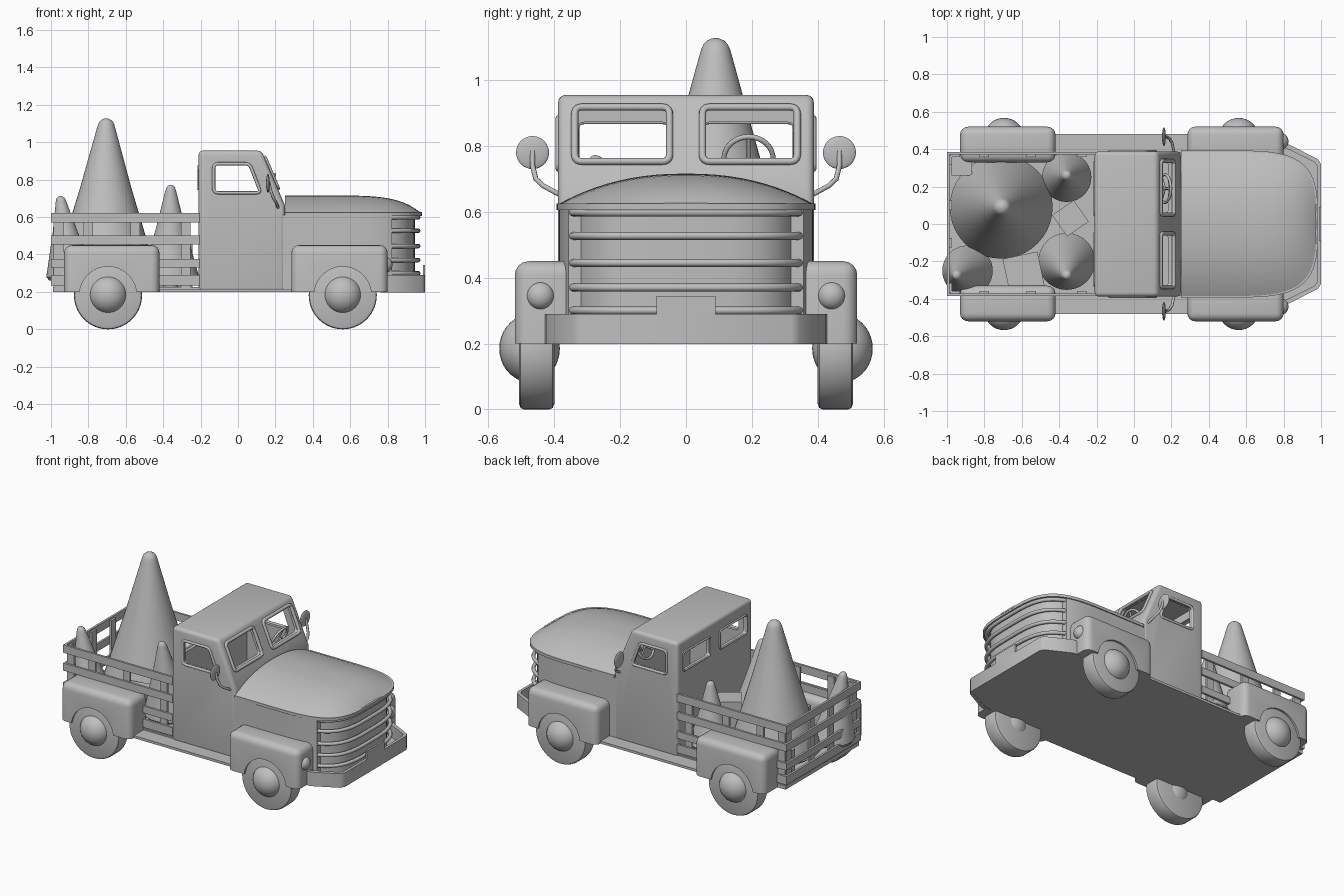
import bpy, bmesh, math
from mathutils import Vector, Matrix

if "Cube" in bpy.data.objects:
    bpy.data.objects.remove(bpy.data.objects["Cube"])

grey = bpy.data.materials.new("plain_grey")
grey.diffuse_color = (0.52, 0.52, 0.52, 1)
grey.use_nodes = True
grey.node_tree.nodes["Principled BSDF"].inputs["Base Color"].default_value = grey.diffuse_color


def activate(o):
    bpy.ops.object.select_all(action='DESELECT')
    o.select_set(True)
    bpy.context.view_layer.objects.active = o


def finish(name, bm, bevel=0, seg=3, smooth=True):
    bmesh.ops.recalc_face_normals(bm, faces=bm.faces)
    me = bpy.data.meshes.new(name)
    bm.to_mesh(me)
    bm.free()
    o = bpy.data.objects.new(name, me)
    bpy.context.collection.objects.link(o)
    me.materials.append(grey)
    activate(o)
    if bevel:
        m = o.modifiers.new("bevel", 'BEVEL')
        m.width, m.segments, m.limit_method = bevel, seg, 'ANGLE'
        bpy.ops.object.modifier_apply(modifier=m.name)
    if smooth:
        bpy.ops.object.shade_smooth_by_angle(angle=math.radians(35))
    return o


def prism(name, pts, lo, hi, axis, **kw):
    put = {'x': lambda p, h: (h, p[0], p[1]), 'y': lambda p, h: (p[0], h, p[1]),
           'z': lambda p, h: (p[0], p[1], h)}[axis]
    bm = bmesh.new()
    a, b = [[bm.verts.new(put(p, h)) for p in pts] for h in (lo, hi)]
    bm.faces.new(a)
    bm.faces.new(b)
    for i in range(len(pts)):
        j = (i + 1) % len(pts)
        bm.faces.new((a[i], a[j], b[j], b[i]))
    return finish(name, bm, **kw)


def box(name, x0, x1, y0, y1, z0, z1, **kw):
    return prism(name, [(x0, y0), (x1, y0), (x1, y1), (x0, y1)], z0, z1, 'z', **kw)


def lathe(name, profile, matrix, n=48):
    # profile of (radius, height) spun around local z
    bm = bmesh.new()
    rings = [[bm.verts.new((r * math.cos(2 * math.pi * i / n), r * math.sin(2 * math.pi * i / n), h))
              for i in range(n)] for r, h in profile]
    for a, b in zip(rings, rings[1:]):
        for i in range(n):
            j = (i + 1) % n
            bm.faces.new((a[i], a[j], b[j], b[i]))
    bm.faces.new(rings[0])
    bm.faces.new(rings[-1])
    bm.transform(matrix)
    return finish(name, bm)


def ellipsoid(name, c, s):
    bm = bmesh.new()
    bmesh.ops.create_uvsphere(bm, u_segments=32, v_segments=18, radius=1,
                              matrix=Matrix.Translation(c) @ Matrix.Diagonal((*s, 1)))
    return finish(name, bm)


def tube(name, pts, r, cyclic=False):
    cu = bpy.data.curves.new(name, 'CURVE')
    cu.dimensions, cu.bevel_depth, cu.bevel_resolution, cu.use_fill_caps = '3D', r, 2, True
    sp = cu.splines.new('POLY')
    sp.points.add(len(pts) - 1)
    for q, p in zip(sp.points, pts):
        q.co = (*p, 1)
    sp.use_cyclic_u = cyclic
    o = bpy.data.objects.new(name, cu)
    bpy.context.collection.objects.link(o)
    cu.materials.append(grey)
    activate(o)
    bpy.ops.object.convert(target='MESH')
    bpy.ops.object.shade_smooth_by_angle(angle=math.radians(50))


def rounded(pts, r, n=5):
    out = []
    for i, p in enumerate(pts):
        p, a, b = Vector(p), Vector(pts[i - 1]), Vector(pts[(i + 1) % len(pts)])
        s, e = p + (a - p).normalized() * r, p + (b - p).normalized() * r
        for k in range(n + 1):
            t = k / n
            out.append(tuple(s * (1 - t) ** 2 + p * 2 * t * (1 - t) + e * t * t))
    return out


def cut(o, cutters):
    for c in cutters:
        c.hide_render = True
        m = o.modifiers.new("cut", 'BOOLEAN')
        m.object, m.operation, m.solver = c, 'DIFFERENCE', 'EXACT'
        activate(o)
        bpy.ops.object.modifier_apply(modifier=m.name)
        bpy.data.objects.remove(c)
    activate(o)
    bpy.ops.object.shade_smooth_by_angle(angle=math.radians(35))


def nose(off=0.0, n=36):
    # plan of the rounded nose, from the -y side to the +y side
    out = []
    for i in range(n + 1):
        a = -math.pi / 2 + math.pi * i / n
        out.append((.5 + (.48 - off) * max(0, math.cos(a)) ** (2 / 3.6),
                    math.copysign((.39 - off) * abs(math.sin(a)) ** (2 / 3.6), a)))
    return out


# wheels, hubs, fenders
for end, wx, x0, x1 in (("rear", -.695, -.93, -.42), ("front", .56, .285, .80)):
    for side, s in (("left", 1), ("right", -1)):
        spin = Matrix.Translation((wx, 0, .182)) @ Matrix.Rotation(-s * math.pi / 2, 4, 'X')
        lathe(f"{end}_{side}_wheel", [(.165, .40), (.178, .405), (.182, .415), (.182, .492),
                                     (.178, .502), (.165, .507)], spin, 56)
        ellipsoid(f"{end}_{side}_hub", (wx, s * .475, .185), (.102, .092, .102))
        f = box(f"{end}_{side}_fender", x0, x1, min(s * .33, s * .52), max(s * .33, s * .52),
                .10, .45, bevel=.042, seg=4)
        trim = box("trim", -2, 2, -1, 1, 0, .2)
        arch = lathe("arch", [(.153, .45), (.153, .6)], spin, 48)
        cut(f, [trim, arch])

# floor pan, running boards
box("floor_pan", -.99, .8, -.38, .38, .2, .225)
for s in (1, -1):
    box("running_board", -.43, .30, min(s * .37, s * .48), max(s * .37, s * .48), .2, .216)

# cab shell with window openings
slope = lambda z: .135 + (.935 - z) * .1 / .235
cab = prism("cab", [(-.21, .2), (-.21, .955), (.126, .955), (.25, .665), (.25, .2)], -.388, .388, 'y',
            bevel=.022, seg=4)
cavity = prism("cavity", [(-.185, .4), (-.185, .925), (.108, .925), (.222, .655), (.222, .4)], -.36, .36, 'y')
side_win = rounded([(-.13, .73), (.122, .73), (.062, .885), (-.13, .885)], .025)
cutters = [cavity, prism("side_cut", side_win, -.6, .6, 'y')]
for s in (1, -1):
    front_win = rounded([(s * .05, .753), (s * .338, .753), (s * .338, .918), (s * .05, .918)], .022)
    back_win = rounded([(s * .05, .75), (s * .33, .75), (s * .33, .872), (s * .05, .872)], .02)
    cutters += [prism("front_cut", front_win, .07, .4, 'x'), prism("back_cut", back_win, -.4, -.1, 'x')]
    tube("windshield_frame", [(slope(z) + .001, y, z) for y, z in front_win], .011, True)
    tube("rear_window_frame", [(-.211, y, z) for y, z in back_win], .006, True)
    tube("side_window_frame", [(x, s * .387, z) for x, z in side_win], .009, True)
cut(cab, cutters)

# steering wheel
tilt = Matrix.Translation((.165, .19, .76)) @ Matrix.Rotation(math.radians(-65), 4, 'Y')
ring = [(tilt @ Vector((.075 * math.cos(i * math.pi / 16), .075 * math.sin(i * math.pi / 16), 0))) for i in range(32)]
tube("steering_wheel", ring, .008, True)
for i in (0, 11, 21):
    tube("steering_spoke", [tilt.translation, ring[i]], .006)
tube("steering_column", [tilt.translation, (.225, .19, .7)], .008)

# engine bay sides, grille, hood
body_plan = [p for p in nose(.004, 72) if p[0] <= .83]
prism("engine_bay", [(.24, -.386)] + body_plan + [(.24, .386)], .2, .61, 'z')
prism("grille", nose(.035), .2, .615, 'z')
for z in (.30, .37, .445, .527, .598):
    tube("grille_bar", [(x, y, z) for x, y in nose(.016, 72) if x > .80], .012)
prism("hood_rim", [(.25, -.392)] + nose(-.003) + [(.25, .392)], .606, .625, 'z')
bm = bmesh.new()
stations = [(.25, .39), (.37, .39)] + [(.5 + .478 * math.sin(a) ** (2 / 3.6), .39 * math.cos(a) ** (2 / 3.6))
                                       for a in [math.pi / 2 * i / 22 for i in range(22)] + [1.566]]
rows = []
for x, w in stations:
    t = (x - .25) / .728
    us = [math.sin(math.pi / 2 * (k / 14 - 1)) for k in range(29)]
    rows.append([bm.verts.new((x, w * u, .622 + .094 * (1 - abs(u) ** 2.3) * max(0, 1 - t ** 6.5))) for u in us])
for a, b in zip(rows, rows[1:]):
    for k in range(28):
        bm.faces.new((a[k], a[k + 1], b[k + 1], b[k]))
rear = [bm.verts.new((.25, y, .61)) for y in (.39, -.39)]
bm.faces.new(rows[0] + rear)
finish("hood", bm)
box("hood_badge", .968, .984, -.065, .065, .617, .627)

# bumper with apron and plate
outer = [(.78, -.43), (.83, -.425), (.985, -.345), (1, -.32)]
outer += [(x, -y) for x, y in reversed(outer)]
inner = [(x - .018, y * .955) for x, y in reversed(outer)]
prism("bumper", outer + inner, .198, .29, 'z')
prism("bumper_apron", outer, .2, .212, 'z')
box("number_plate", .988, 1, -.09, .09, .25, .345)

# headlights and mirrors
for s in (1, -1):
    ellipsoid("headlight", (.79, s * .442, .345), (.036, .042, .042))
    ellipsoid("mirror", (.16, s * .466, .78), (.01, .05, .05))
    tube("mirror_arm", [(.165, s * .466, .785), (.175, s * .466, .74), (.19, s * .456, .70),
                        (.203, s * .435, .68), (.215, s * .38, .65)], .008)

# bed slats and posts
for z0, z1 in ((.57, .622), (.453, .502), (.33, .376), (.235, .29)):
    for s in (1, -1):
        box("side_slat", -1, -.205, s * .379 - .007, s * .379 + .007, z0, z1)
    box("tail_slat", -1, -.986, -.386, .386, z0, z1)
for s in (1, -1):
    for x in (-.955, -.80, -.55, -.28):
        box("side_post", x - .025, x + .025, s * .366 - .007, s * .366 + .007, .2, .61)
    for y in (.10, .34):
        box("tail_post", -.987, -.973, s * y - .025, s * y + .025, .2, .61)

# cone trees in the bed: base centre, tip, base radius, tip radius
trees = [((-.71, .09, .30), (-.705, .09, 1.128), .275, .045), ((-.36, .25, .30), (-.36, .26, .70), .132, .026),
         ((-.36, -.2, .28), (-.36, -.275, .772), .152, .026), ((-.89, -.25, .28), (-.95, -.275, .713), .135, .026)]
for base, tip, r, rt in trees:
    h = tip[2] - base[2]
    shear = Matrix.Translation(base)
    shear[0][2], shear[1][2] = (tip[0] - base[0]) / h, (tip[1] - base[1]) / h
    prof = [(r * .9, -.02), (r, 0), (r * .80, h * .22), (r * .5, h * .55), (rt * 1.1, h - rt * 1.2)]
    prof += [(rt * math.cos(a), h - rt + rt * math.sin(a)) for a in (.25, .6, .95, 1.3, 1.54)]
    lathe("cone_tree", prof, shear, 40)
    lathe("tree_trunk", [(r * .25, .21 - base[2]), (r * .25, 0)], shear, 16)

# cargo boxes
for x, y, s, ang, z1 in ((-.34, .03, .14, 35, .5), (-.59, -.26, .19, 12, .4), (-.92, .315, .11, 0, .42)):
    c, d = s / 2 * math.sqrt(2), math.radians(ang + 45)
    prism("cargo_box", [(x + c * math.cos(d + i * math.pi / 2), y + c * math.sin(d + i * math.pi / 2))
                        for i in range(4)], .22, z1, 'z')
